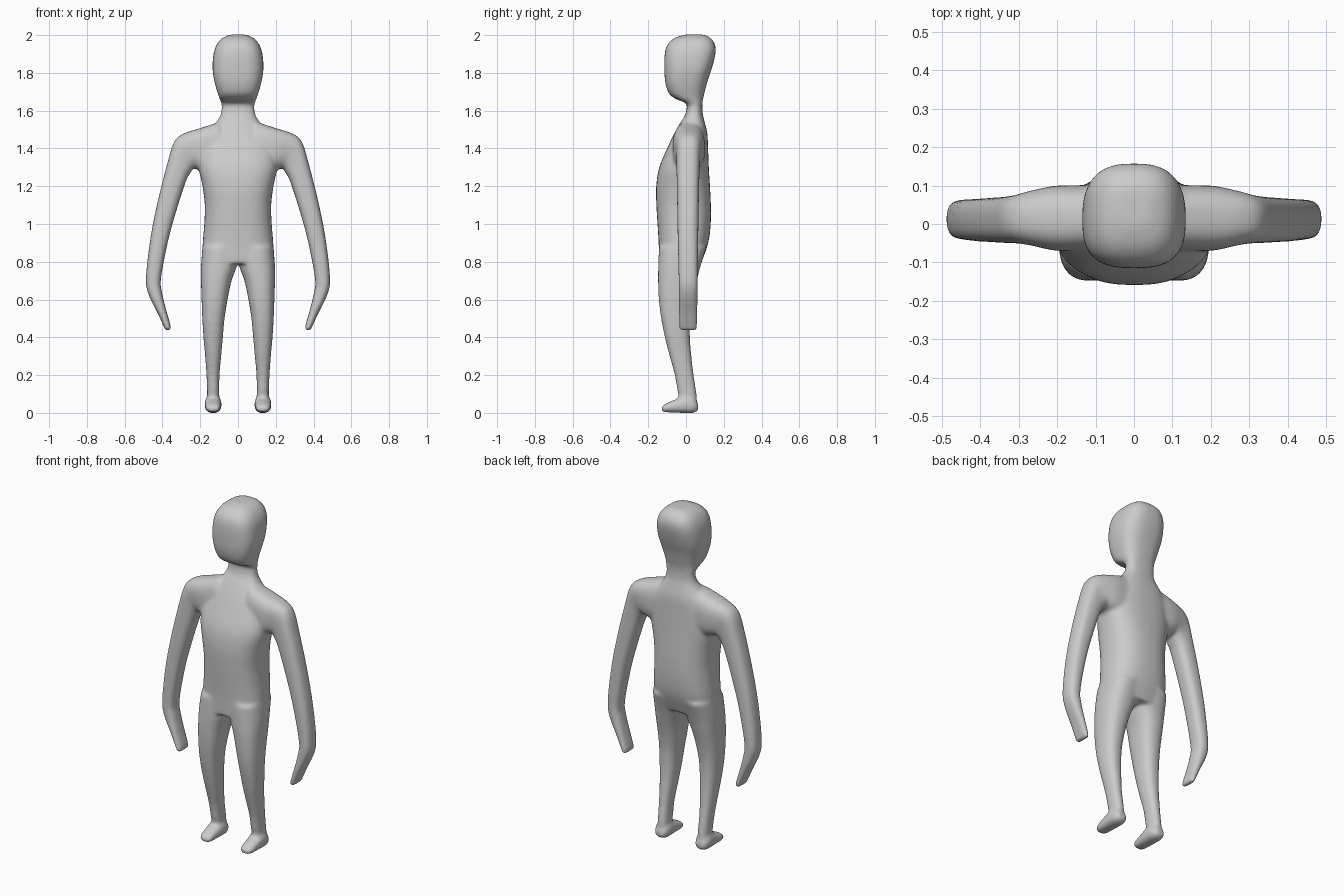
import bpy, bmesh
from math import cos, sin, pi
from mathutils import Vector

bm = bmesh.new()
SIDES, STEPS = 32, 4


def power(v, n):
    return (1 if v >= 0 else -1) * abs(v) ** (2 / n)


def smooth_rows(rows):
    # Catmull-Rom interpolation between the given sections
    out = []
    for i in range(len(rows) - 1):
        a, b = rows[max(i - 1, 0)], rows[i]
        c, d = rows[i + 1], rows[min(i + 2, len(rows) - 1)]
        for s in range(STEPS):
            t = s / STEPS
            out.append([0.5 * (2 * q + (r - p) * t + (2 * p - 5 * q + 4 * r - w) * t * t
                               + (3 * q - p - 3 * r + w) * t ** 3)
                        for p, q, r, w in zip(a, b, c, d)])
    return out + [rows[-1]]


def loft(rows, frame, n=2.4):
    # frame turns a row into (centre, half axis u, half axis v)
    rings = []
    for row in smooth_rows(rows):
        c, u, v = (Vector(p) for p in frame(row))
        rings.append([bm.verts.new(c + u * power(cos(2 * pi * k / SIDES), n)
                                   + v * power(sin(2 * pi * k / SIDES), n))
                      for k in range(SIDES)])
    for a, b in zip(rings, rings[1:]):
        for k in range(SIDES):
            j = (k + 1) % SIDES
            bm.faces.new((a[k], a[j], b[j], b[k]))
    bm.faces.new(rings[0][::-1])
    bm.faces.new(rings[-1])


def upright(r):
    # row: z, x0, x1, y0, y1
    z, x0, x1, y0, y1 = r
    return (((x0 + x1) / 2, (y0 + y1) / 2, z), ((x1 - x0) / 2, 0, 0), (0, (y1 - y0) / 2, 0))


def centred(rows):
    return [(z, -w, w, y0, y1) for z, w, y0, y1 in rows]


# Torso and neck: z, half width, front, back
loft(centred([
    (.79, .19, -.142, .08), (.9, .187, -.145, .118), (1.0, .179, -.151, .131),
    (1.1, .176, -.157, .132), (1.2, .188, -.158, .127), (1.3, .208, -.142, .121),
    (1.4, .2, -.1, .117), (1.48, .16, -.062, .113), (1.54, .115, -.028, .099),
    (1.58, .092, -.003, .089), (1.64, .085, .008, .086)]), upright, 2.5)

# Head
loft(centred([
    (1.61, .084, .008, .086), (1.64, .09, .0, .087), (1.66, .097, -.05, .09),
    (1.69, .107, -.09, .097), (1.75, .124, -.11, .112), (1.82, .135, -.115, .136),
    (1.9, .13, -.113, .156), (1.95, .113, -.098, .154), (1.985, .083, -.06, .13),
    (2.003, .04, -.005, .095)]), upright, 2.8)

for s in (1, -1):
    # Legs: z, inner, outer, front, back
    loft([(z, s * a, s * b, f, k) for z, a, b, f, k in [
        (.04, .1, .165, -.02, .058), (.1, .099, .163, -.042, .056),
        (.2, .098, .167, -.06, .041), (.3, .089, .174, -.087, .029),
        (.4, .08, .183, -.112, .021), (.5, .071, .189, -.132, .022),
        (.6, .055, .193, -.144, .035), (.7, .034, .196, -.148, .058),
        (.78, .006, .196, -.147, .078), (.88, -.005, .188, -.143, .11)]], upright)

    # Feet: y, half width, bottom, top
    loft([(-.13, .022, .01, .03), (-.112, .038, .004, .046), (-.06, .042, .001, .07),
          (0, .045, -.001, .09), (.04, .041, -.001, .08), (.064, .025, .012, .05)],
         lambda r: ((s * .132, r[0], (r[2] + r[3]) / 2), (r[1], 0, 0),
                    (0, 0, (r[3] - r[2]) / 2)), 2.5)

    # Arms and hands: outer x z, inner x z, front, back
    loft([
        (.10, 1.54, .10, 1.26, -.07, .10), (.2, 1.508, .2, 1.285, -.07, .10),
        (.29, 1.478, .237, 1.295, -.056, .087), (.338, 1.437, .25, 1.272, -.051, .077),
        (.372, 1.33, .274, 1.23, -.05, .072), (.423, 1.13, .323, 1.08, -.047, .068),
        (.463, .93, .37, .91, -.044, .065), (.487, .72, .408, .71, -.039, .063),
        (.475, .63, .402, .637, -.038, .062), (.424, .525, .381, .548, -.038, .062),
        (.39, .45, .357, .465, -.037, .061), (.38, .434, .356, .44, -.035, .059)],
        lambda r: ((s * (r[0] + r[2]) / 2, (r[4] + r[5]) / 2, (r[1] + r[3]) / 2),
                   (s * (r[0] - r[2]) / 2, 0, (r[1] - r[3]) / 2),
                   (0, (r[5] - r[4]) / 2, 0)), 2.7)

# One continuous skin
bmesh.ops.recalc_face_normals(bm, faces=bm.faces)
mesh = bpy.data.meshes.new("body")
bm.to_mesh(mesh)
bm.free()
body = bpy.data.objects.new("body", mesh)
bpy.context.collection.objects.link(body)

remesh = body.modifiers.new("fuse", 'REMESH')
remesh.mode = 'VOXEL'
remesh.voxel_size = .009
remesh.use_smooth_shade = True
relax = body.modifiers.new("relax", 'SMOOTH')
relax.factor = .5
relax.iterations = 12
